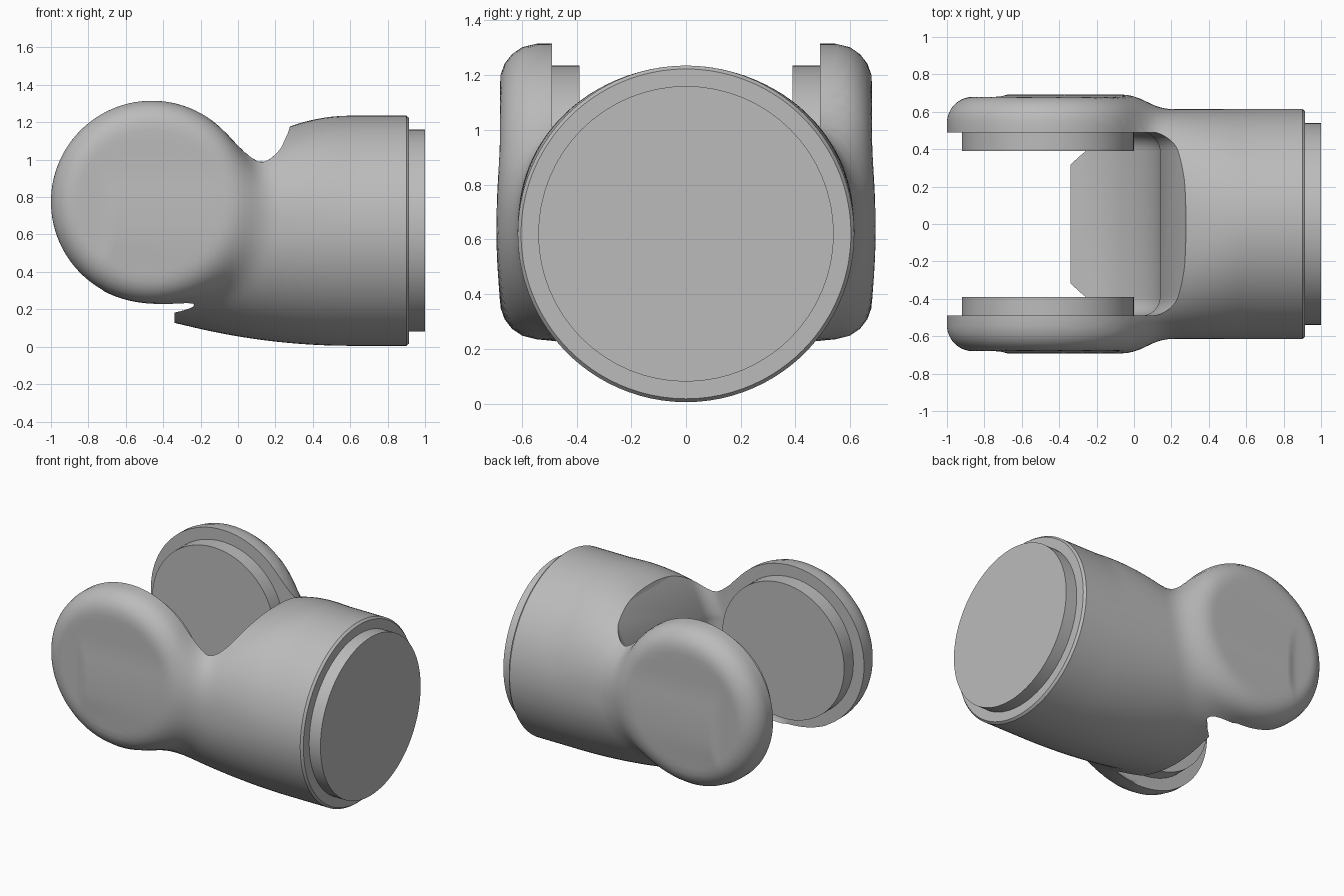
import bpy, bmesh, math
from mathutils import Matrix

old = bpy.data.objects.get("Cube")
if old:
    bpy.data.objects.remove(old, do_unlink=True)

EAR_X, EAR_Z, EAR_R = -0.46, 0.775, 0.54   # hinge axis and ear radius
BARREL_Z, BARREL_R = 0.62, 0.615
GAP = 0.49                                  # half width between the ears

grey = bpy.data.materials.new("light_grey")
grey.use_nodes = True
grey.diffuse_color = (0.5, 0.5, 0.5, 1)
grey.node_tree.nodes["Principled BSDF"].inputs["Base Color"].default_value = (0.5, 0.5, 0.5, 1)


def add_object(name, bm):
    bmesh.ops.recalc_face_normals(bm, faces=bm.faces)
    mesh = bpy.data.meshes.new(name)
    bm.to_mesh(mesh)
    bm.free()
    mesh.materials.append(grey)
    ob = bpy.data.objects.new(name, mesh)
    bpy.context.collection.objects.link(ob)
    return ob


def smooth(ob, degrees=35):
    bpy.ops.object.select_all(action="DESELECT")
    ob.select_set(True)
    bpy.context.view_layer.objects.active = ob
    bpy.ops.object.shade_smooth_by_angle(angle=math.radians(degrees))


def loft(name, rings):
    """Skin a list of closed rings and cap both ends."""
    bm = bmesh.new()
    loops = [[bm.verts.new(p) for p in ring] for ring in rings]
    for a, b in zip(loops, loops[1:]):
        for i in range(len(a)):
            j = (i + 1) % len(a)
            bm.faces.new((a[i], a[j], b[j], b[i]))
    bm.faces.new(loops[0])
    bm.faces.new(loops[-1])
    return add_object(name, bm)


def disc(name, radius, depth, centre, axis):
    bm = bmesh.new()
    turn = Matrix.Rotation(math.pi / 2, 4, "Y" if axis == "X" else "X")
    bmesh.ops.create_cone(bm, cap_ends=True, segments=64, radius1=radius, radius2=radius,
                          depth=depth, matrix=Matrix.Translation(centre) @ turn)
    ob = add_object(name, bm)
    smooth(ob)
    return ob


# Distance fields for the two masses that blend into the body
def ear_field(x, y, z, half=0.68, rnd=0.14):
    u = math.hypot(x - EAR_X, z - EAR_Z) - EAR_R + rnd
    v = abs(y) - half + rnd
    return math.hypot(max(u, 0), max(v, 0)) + min(max(u, v), 0) - rnd


def barrel_field(x, y, z):
    s = max(0, 0.6 - x)
    dz = z - BARREL_Z
    if dz > 0:
        s = min(s, 0.48)
        height, power = BARREL_R - 0.55 * s * s, 2 + s
    else:
        height, power = BARREL_R - 0.14 * s * s, 2
    rho = ((abs(y) / BARREL_R) ** power + (abs(dz) / height) ** power) ** (1 / power)
    return max((rho - 1) * 0.6, -0.6 - x)


def body_field(x, y, z, k=0.15):
    a, b = ear_field(x, y, z), barrel_field(x, y, z)
    h = max(k - abs(a - b), 0) / k
    return min(a, b) - h * h * k / 4


def body_ring(x, count=112):
    t = min(1, max(0, (x + 0.4) / 0.5))
    zc = EAR_Z + (BARREL_Z - EAR_Z) * t
    reach = math.sqrt(EAR_R ** 2 - min(0, x - EAR_X) ** 2)
    ring = []
    for i in range(count):
        ang = 2 * math.pi * i / count
        dy, dz = 0.685 * math.cos(ang), reach * math.sin(ang)
        lo, hi = 0.0, 2.0
        for _ in range(22):
            mid = (lo + hi) / 2
            if body_field(x, dy * mid, zc + dz * mid) < 0:
                lo = mid
            else:
                hi = mid
        ring.append((x, dy * lo, zc + dz * lo))
    return ring


# Body: lofted blend of barrel and ears with a chamfered rim
steps = 80
rings = [body_ring(-1 + 1.9 * (i / steps) ** 2) for i in range(1, steps + 1)]
rings.append([(0.915, y * 0.98, BARREL_Z + (z - BARREL_Z) * 0.98) for _, y, z in rings[-1]])
body = loft("forked_body", rings)


# Gap cutter: curved floor, sloped back wall and filleted sides
def gap_ring(y, inset):
    r = 0.605 - inset
    start = -math.acos((0.12 - inset) / r)
    end = math.radians(8)
    pts = [(-1.5, -0.3), (-0.34 - inset, -0.3)]
    for i in range(25):
        a = start + (end - start) * i / 24
        pts.append((EAR_X + r * math.cos(a), EAR_Z + r * math.sin(a)))
    pts += [(0.27 - inset, 1.15), (0.37 - inset, 1.5), (-1.5, 1.5)]
    return [(x, y, z) for x, z in pts]


fillet = 0.1
sides = []
for i in range(9):
    p = math.pi / 2 * i / 8
    sides.append((GAP - fillet * (1 - math.cos(p)), fillet * (1 - math.sin(p))))
layers = [(-y, o) for y, o in sides] + sides[::-1]
cutter = loft("gap_cutter", [gap_ring(y, o) for y, o in layers])

cut = body.modifiers.new("gap", "BOOLEAN")
cut.operation = "DIFFERENCE"
cut.solver = "EXACT"
cut.object = cutter
graph = bpy.context.evaluated_depsgraph_get()
result = bpy.data.meshes.new_from_object(body.evaluated_get(graph))
body.modifiers.clear()
body.data = result
bpy.data.objects.remove(cutter, do_unlink=True)
smooth(body)

# Hinge pads inside the ears
for side, sign in (("left", 1), ("right", -1)):
    disc("hinge_pad_" + side, 0.46, 0.12, (EAR_X, sign * 0.45, EAR_Z), "Y")

# Stepped flange on the barrel end
disc("end_flange", 0.54, 0.1, (0.95, 0, BARREL_Z), "X")
